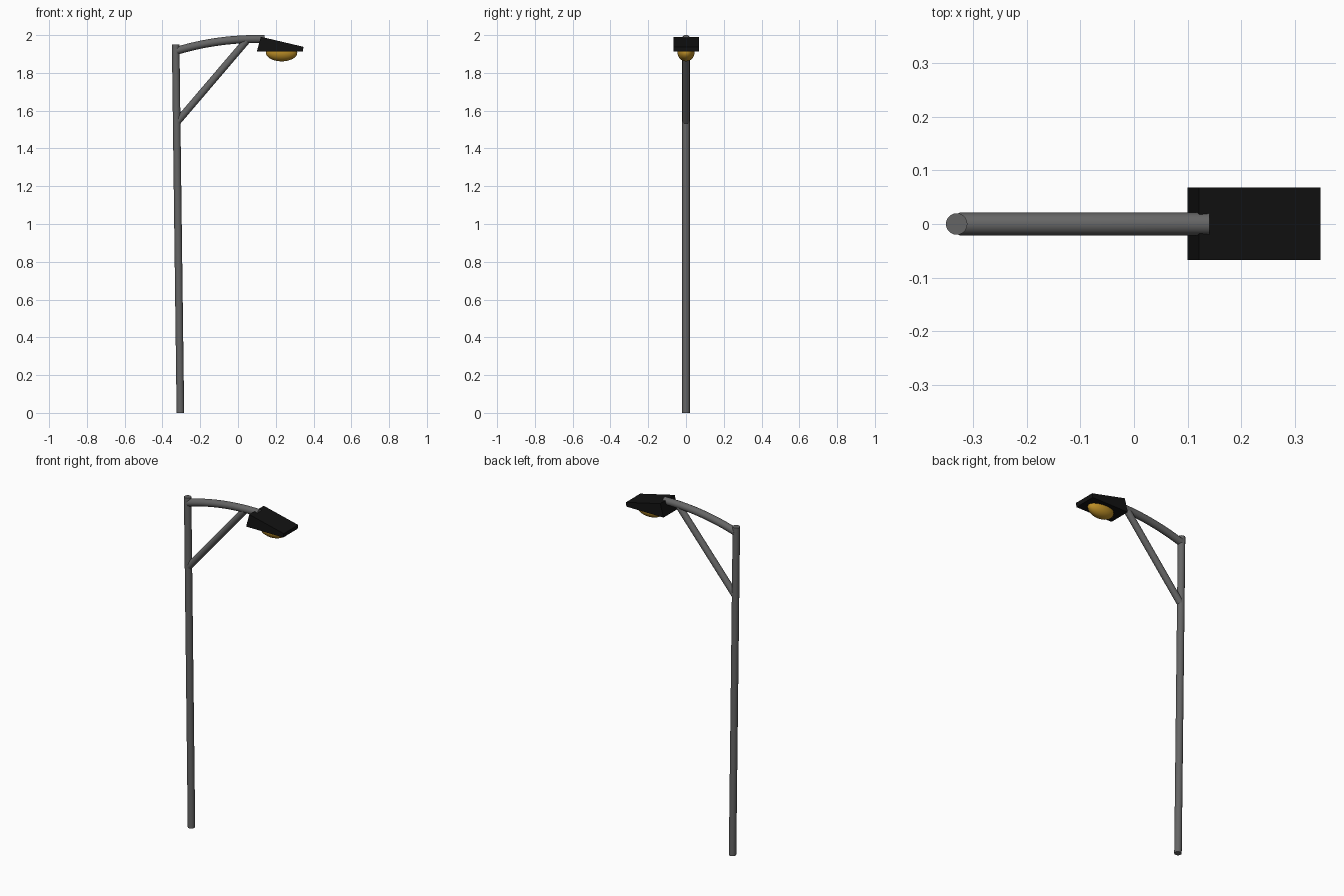
import bpy, bmesh, math
from mathutils import Vector

if "Cube" in bpy.data.objects:
    bpy.data.objects.remove(bpy.data.objects["Cube"])


def material(name, rgb):
    m = bpy.data.materials.new(name)
    m.diffuse_color = (*rgb, 1)
    m.use_nodes = True
    m.node_tree.nodes["Principled BSDF"].inputs["Base Color"].default_value = m.diffuse_color
    return m


def smooth(ob):
    bpy.ops.object.select_all(action='DESELECT')
    ob.select_set(True)
    bpy.context.view_layer.objects.active = ob
    bpy.ops.object.shade_smooth_by_angle(angle=math.radians(40))


def tube(name, points, radius, mat, sides=20):
    """Capped round tube along points (x, z) in the y = 0 plane."""
    pts = [Vector((x, 0, z)) for x, z in points]
    bm = bmesh.new()
    rings = []
    for i, p in enumerate(pts):
        t = (pts[min(i + 1, len(pts) - 1)] - pts[max(i - 1, 0)]).normalized()
        side = Vector((0, 1, 0))
        up = t.cross(side)
        rings.append([bm.verts.new(p + radius * (math.cos(a) * side + math.sin(a) * up))
                      for a in (2 * math.pi * k / sides for k in range(sides))])
    for a, b in zip(rings, rings[1:]):
        for k in range(sides):
            n = (k + 1) % sides
            bm.faces.new((a[k], a[n], b[n], b[k]))
    bm.faces.new(rings[0])
    bm.faces.new(rings[-1])
    return finish(name, bm, mat)


def finish(name, bm, mat):
    bmesh.ops.recalc_face_normals(bm, faces=bm.faces)
    me = bpy.data.meshes.new(name)
    bm.to_mesh(me)
    bm.free()
    me.materials.append(mat)
    ob = bpy.data.objects.new(name, me)
    bpy.context.collection.objects.link(ob)
    return ob


steel = material("steel_grey", (0.13, 0.13, 0.13))
black = material("housing_black", (0.006, 0.006, 0.006))
amber = material("amber_glass", (0.5, 0.27, 0.02))

# Leaning pole
smooth(tube("pole", [(-0.305, 0.0), (-0.33, 1.95)], 0.02, steel))

# Curved arm, sampled from a quadratic bend
start, bend, end = Vector((-0.325, 1.917)), Vector((-0.1, 1.985)), Vector((0.14, 1.979))
arc = []
for i in range(13):
    t = i / 12
    arc.append((1 - t) ** 2 * start + 2 * t * (1 - t) * bend + t * t * end)
smooth(tube("arm", arc, 0.021, steel))

# Diagonal brace
smooth(tube("brace", [(-0.324, 1.538), (0.045, 1.97)], 0.019, steel))

# Wedge-shaped lamp housing
bm = bmesh.new()
profile = [(0.1, 1.914), (0.343, 1.914), (0.347, 1.938), (0.121, 1.991)]
face = bm.faces.new([bm.verts.new((x, -0.067, z)) for x, z in profile])
ext = bmesh.ops.extrude_face_region(bm, geom=[face])
bmesh.ops.translate(bm, vec=(0, 0.135, 0),
                    verts=[v for v in ext["geom"] if isinstance(v, bmesh.types.BMVert)])
finish("lamp_housing", bm, black)

# Glass lens
bm = bmesh.new()
bmesh.ops.create_uvsphere(bm, u_segments=32, v_segments=16, radius=1)
bmesh.ops.scale(bm, vec=(0.083, 0.045, 0.046), verts=bm.verts)
bmesh.ops.translate(bm, vec=(0.231, 0, 1.907), verts=bm.verts)
smooth(finish("lens", bm, amber))
